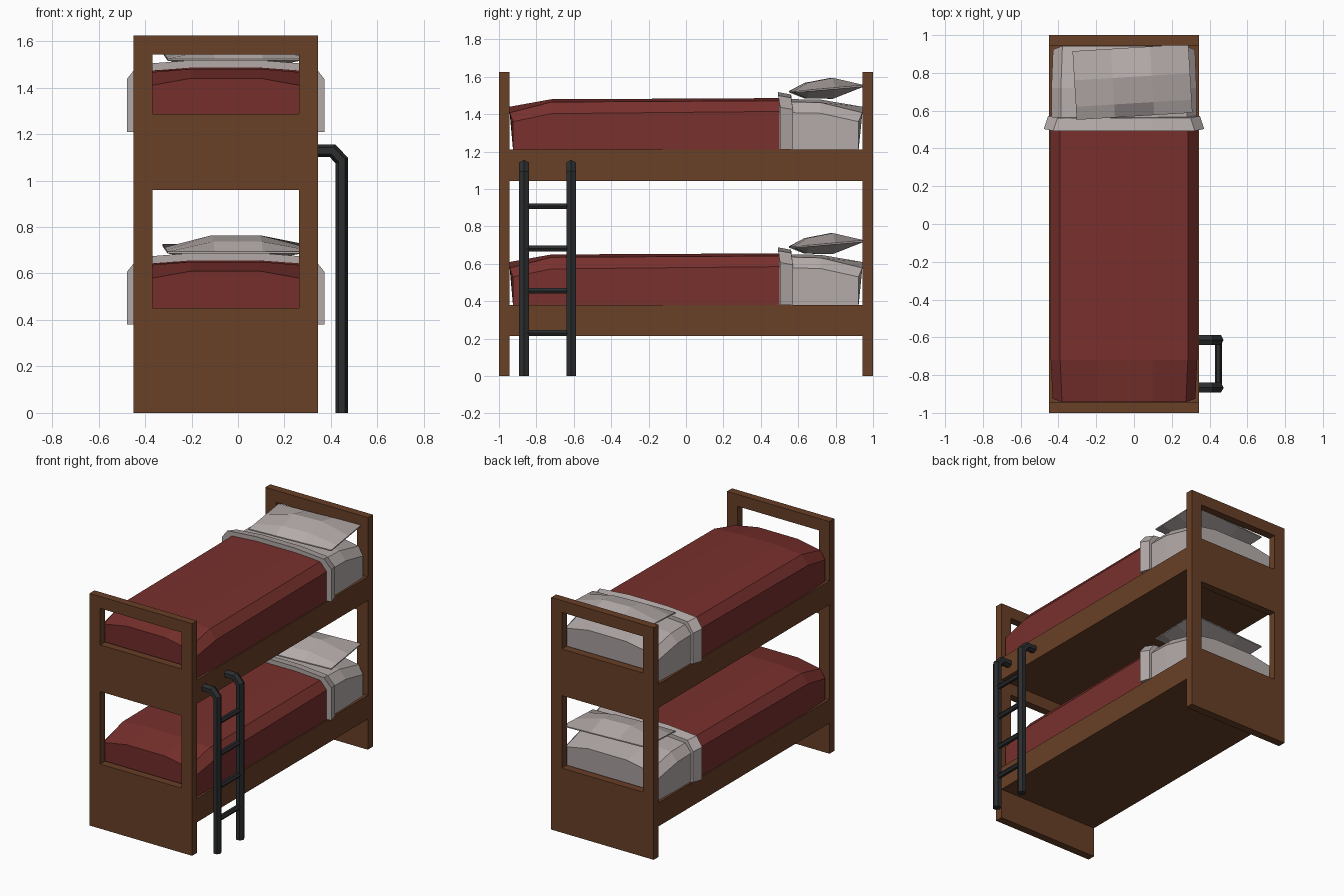
import bpy, bmesh, math
from mathutils import Vector

if "Cube" in bpy.data.objects:
    bpy.data.objects.remove(bpy.data.objects["Cube"])


def material(name, rgb):
    m = bpy.data.materials.new(name)
    m.diffuse_color = (*rgb, 1)
    m.use_nodes = True
    m.node_tree.nodes["Principled BSDF"].inputs["Base Color"].default_value = m.diffuse_color
    return m


WOOD = material("wood", (0.14, 0.05, 0.02))
RED = material("red_cloth", (0.19, 0.03, 0.026))
LINEN = material("linen", (0.46, 0.41, 0.40))
METAL = material("dark_metal", (0.025, 0.026, 0.028))


def finish(bm, name, mat):
    bmesh.ops.recalc_face_normals(bm, faces=bm.faces)
    me = bpy.data.meshes.new(name)
    bm.to_mesh(me)
    bm.free()
    me.materials.append(mat)
    ob = bpy.data.objects.new(name, me)
    bpy.context.collection.objects.link(ob)
    return ob


def loft(name, sections, mat):
    """Skin between closed rings of equal length, with capped ends."""
    bm = bmesh.new()
    rings = [[bm.verts.new(p) for p in s] for s in sections]
    n = len(rings[0])
    for a, b in zip(rings, rings[1:]):
        for i in range(n):
            j = (i + 1) % n
            bm.faces.new((a[i], a[j], b[j], b[i]))
    bm.faces.new(rings[0])
    bm.faces.new(rings[-1])
    return finish(bm, name, mat)


def box(name, x0, x1, y0, y1, z0, z1, mat):
    ring = [(x0, z0), (x1, z0), (x1, z1), (x0, z1)]
    return loft(name, [[(x, y, z) for x, z in ring] for y in (y0, y1)], mat)


# End boards with two windows
def end_board(name, y0):
    xs = [-0.45, -0.367, 0.262, 0.344]
    zs = [0, 0.452, 0.96, 1.286, 1.542, 1.625]
    bm = bmesh.new()
    v = [[bm.verts.new((x, y0, z)) for x in xs] for z in zs]
    for r in range(5):
        for c in range(3):
            if c == 1 and r in (1, 3):
                continue
            bm.faces.new((v[r][c], v[r][c + 1], v[r + 1][c + 1], v[r + 1][c]))
    ext = bmesh.ops.extrude_face_region(bm, geom=bm.faces[:])
    moved = [g for g in ext["geom"] if isinstance(g, bmesh.types.BMVert)]
    bmesh.ops.translate(bm, verts=moved, vec=(0, 0.055, 0))
    finish(bm, name, WOOD)


end_board("foot_board", -1.0)
end_board("head_board", 0.945)

CX = -0.053  # bed centre line


# Domed bedding cross-section: half width, wall, shoulder and crown heights
def section(y, half, wall, shoulder, crown, z0, flare=0.0, corner=0.0):
    pts = [(half + flare, 0.38), (half + flare, wall),
           (half - 0.05, shoulder), (0.15, crown)]
    ring = [(CX + x, z) for x, z in pts] + [(CX - x, z) for x, z in reversed(pts)]
    return [(x, y + (corner if abs(x - CX) > half - 0.02 else 0), z + z0)
            for x, z in ring]


# Pillow: lens over a small grid, tilted and turned
def pillow(name, z0):
    us, vs = [-1, -0.34, 0.34, 1], [-1, -0.62, 0.15, 1]
    bulge = {-1: 0, -0.62: 0.72, 0.15: 1, 1: 0}
    bm = bmesh.new()
    a = math.radians(3.5)

    def vert(u, v, side):
        x, y = u * 0.307, v * 0.182
        end = 0.0 if abs(u) == 1 else 1.0
        z = 0.706 + 0.016 * v + side * (0.004 + 0.052 * bulge[v] * end)
        return bm.verts.new((-0.008 + x * math.cos(a) - y * math.sin(a),
                             0.752 + x * math.sin(a) + y * math.cos(a), z + z0))

    grids = [[[vert(u, v, s) for u in us] for v in vs] for s in (1, -1)]
    for g in grids:
        for r in range(3):
            for c in range(3):
                bm.faces.new((g[r][c], g[r][c + 1], g[r + 1][c + 1], g[r + 1][c]))
    t, b = grids
    for i in range(3):
        for k in (0, 3):
            bm.faces.new((t[k][i], t[k][i + 1], b[k][i + 1], b[k][i]))
            bm.faces.new((t[i][k], t[i + 1][k], b[i + 1][k], b[i][k]))
    finish(bm, name, LINEN)


# Two bunks
for label, z in (("lower", 0.0), ("upper", 0.83)):
    box(label + "_bed_base", -0.45, 0.344, -0.945, 0.945, 0.214 + z, 0.38 + z, WOOD)
    loft(label + "_blanket", [
        section(-0.943, 0.378, 0.53, 0.578, 0.61, z, corner=0.018),
        section(-0.72, 0.388, 0.573, 0.635, 0.65, z),
        section(0.5, 0.39, 0.585, 0.642, 0.656, z)], RED)
    loft(label + "_mattress", [
        section(0.48, 0.384, 0.58, 0.638, 0.652, z),
        section(0.72, 0.384, 0.575, 0.632, 0.648, z),
        section(0.943, 0.376, 0.53, 0.578, 0.61, z, corner=-0.02)], LINEN)
    loft(label + "_folded_sheet", [
        section(0.493, 0.425, 0.607, 0.67, 0.688, z, corner=0.01),
        section(0.562, 0.402, 0.595, 0.658, 0.675, z, corner=0.01)], LINEN)
    pillow(label + "_pillow", z)


# Ladder: hooked hexagonal rails
def ladder_rail(name, y, r=0.0275):
    path = [Vector(p) for p in ((0.33, 1.128), (0.407, 1.128), (0.447, 1.086), (0.447, 0))]
    rings = []
    for i, p in enumerate(path):
        d0 = (p - path[max(i - 1, 0)]).normalized()
        d1 = (path[min(i + 1, 3)] - p).normalized()
        d = (d0 + d1).normalized()
        nrm = Vector((-d.y, d.x))
        miter = r / (nrm.dot(Vector((-d1.y, d1.x))) if 0 < i < 3 else 1)
        ring = []
        for k in range(6):
            t = k * math.pi / 3
            q = p + nrm * miter * math.cos(t)
            ring.append((q.x, y + r * 1.1 * math.sin(t), q.y))
        rings.append(ring)
    loft(name, rings, METAL)


ladder_rail("ladder_rail_front", -0.866)
ladder_rail("ladder_rail_back", -0.614)

# Ladder rungs
for n in range(4):
    zc = 0.23 + 0.226 * n
    ring = [(0.447 + 0.018 * math.cos(k * math.pi / 3), zc + 0.018 * math.sin(k * math.pi / 3))
            for k in range(6)]
    loft(f"ladder_rung_{n + 1}", [[(x, y, z) for x, z in ring] for y in (-0.86, -0.62)], METAL)
